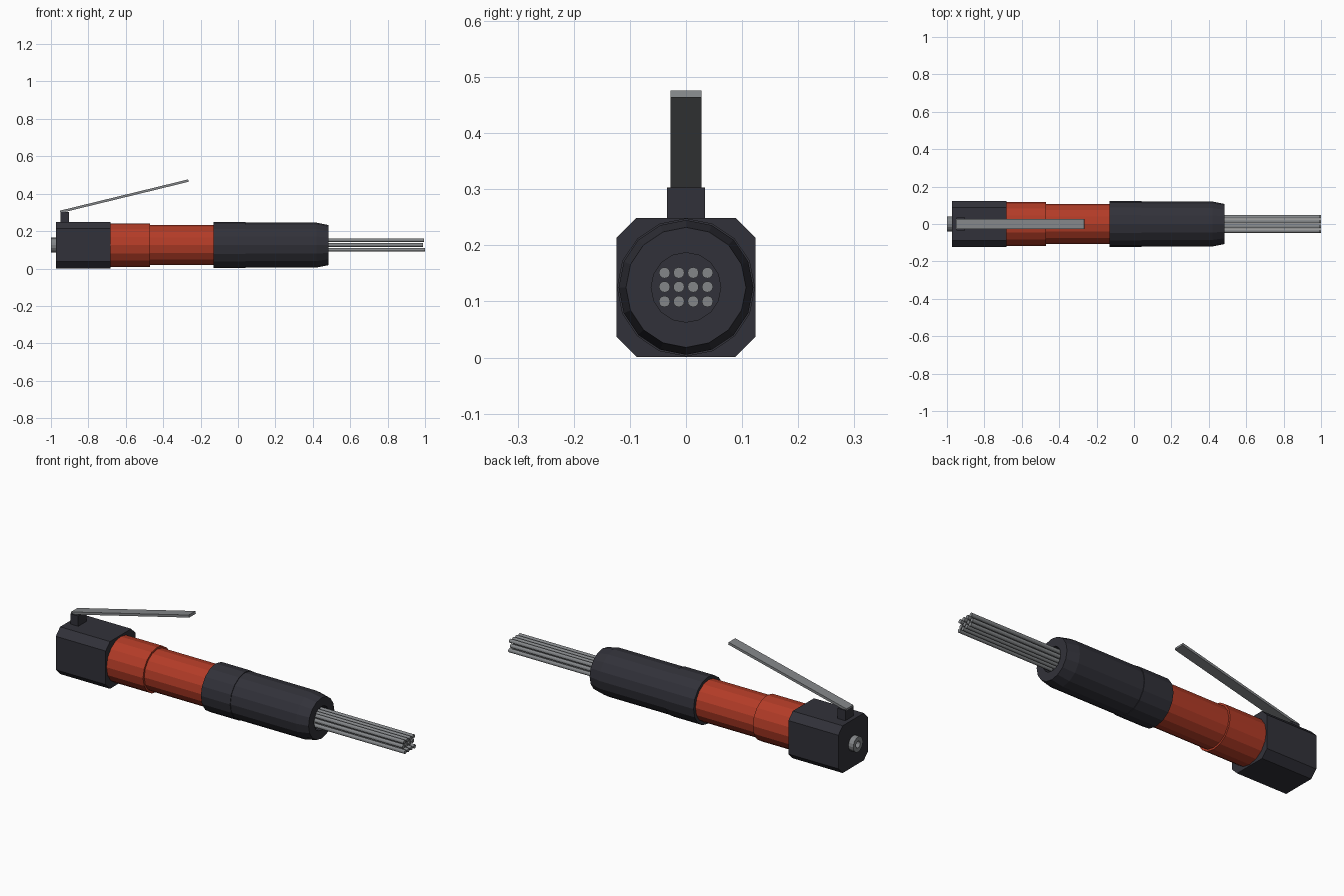
import bpy, bmesh, math
from mathutils import Matrix, Vector

cube = bpy.data.objects.get("Cube")
if cube:
    bpy.data.objects.remove(cube, do_unlink=True)

AXIS_Z = 0.125


def material(name, color, rough):
    m = bpy.data.materials.new(name)
    m.use_nodes = True
    m.diffuse_color = (*color, 1)
    bsdf = m.node_tree.nodes["Principled BSDF"]
    bsdf.inputs["Base Color"].default_value = (*color, 1)
    bsdf.inputs["Roughness"].default_value = rough
    return m


DARK = material("charcoal", (0.031, 0.031, 0.041), 0.6)
RED = material("orange red", (0.45, 0.045, 0.02), 0.5)
STEEL = material("steel grey", (0.23, 0.24, 0.25), 0.4)


def finish(name, bm, mat):
    bmesh.ops.recalc_face_normals(bm, faces=bm.faces)
    mesh = bpy.data.meshes.new(name)
    bm.to_mesh(mesh)
    bm.free()
    mesh.materials.append(mat)
    ob = bpy.data.objects.new(name, mesh)
    bpy.context.collection.objects.link(ob)
    return ob


def lathe(name, profile, mat, sides=16, y=0.0, z=AXIS_Z):
    """Revolve (x, radius) points around a line along x and cap both ends."""
    bm = bmesh.new()
    rings = []
    for x, r in profile:
        rings.append([bm.verts.new((x, y + r * math.cos(a), z + r * math.sin(a)))
                      for a in (math.tau * i / sides for i in range(sides))])
    for lo, hi in zip(rings, rings[1:]):
        for i in range(sides):
            j = (i + 1) % sides
            bm.faces.new((lo[i], lo[j], hi[j], hi[i]))
    bm.faces.new(rings[0])
    bm.faces.new(rings[-1])
    return finish(name, bm, mat)


def box(name, center, size, mat, tilt=0.0):
    bm = bmesh.new()
    m = (Matrix.Translation(Vector(center)) @ Matrix.Rotation(tilt, 4, 'Y')
         @ Matrix.Diagonal((*size, 1)))
    bmesh.ops.create_cube(bm, size=1, matrix=m)
    return finish(name, bm, mat)


# Rear housing: block with its four long edges chamfered
bm = bmesh.new()
bmesh.ops.create_cube(bm, size=1, matrix=Matrix.Translation((-0.827, 0, AXIS_Z))
                      @ Matrix.Diagonal((0.29, 0.248, 0.248, 1)))
long_edges = [e for e in bm.edges if abs(e.verts[0].co.x - e.verts[1].co.x) > 0.1]
bmesh.ops.bevel(bm, geom=long_edges, offset=0.036, segments=1, affect='EDGES')
finish("rear_housing", bm, DARK)

# Air inlet with a bored hole
lathe("air_inlet", [(-0.96, 0.04), (-1.0, 0.04), (-1.0, 0.018), (-0.975, 0.018)], STEEL)

# Stepped body
lathe("body_rear", [(-0.69, 0.117), (-0.47, 0.117)], RED)
lathe("body_front", [(-0.48, 0.107), (-0.12, 0.107)], RED)

# Front grip collar and tapered nose with a recessed mouth
lathe("grip_collar", [(-0.13, 0.123), (0.04, 0.123)], DARK)
lathe("nose_sleeve", [(0.03, 0.12), (0.42, 0.12), (0.485, 0.107),
                      (0.485, 0.062), (0.455, 0.062)], DARK)

# Needle bundle: three rows of four, rows ending at slightly different lengths
for row, (z, tip) in enumerate([(0.1, 1.0), (0.126, 0.99), (0.151, 0.995)]):
    for col in range(4):
        lathe(f"needle_{row}_{col}", [(0.44, 0.01), (tip, 0.01)], STEEL,
              sides=12, y=(col - 1.5) * 0.0255, z=z)

# Throttle lever on its post
box("lever_post", (-0.927, 0, 0.27), (0.045, 0.068, 0.066), DARK)
slope = math.atan2(0.167, 0.685)
box("throttle_lever", (-0.608, 0, 0.3865), (0.685 / math.cos(slope), 0.055, 0.013),
    STEEL, tilt=-slope)
